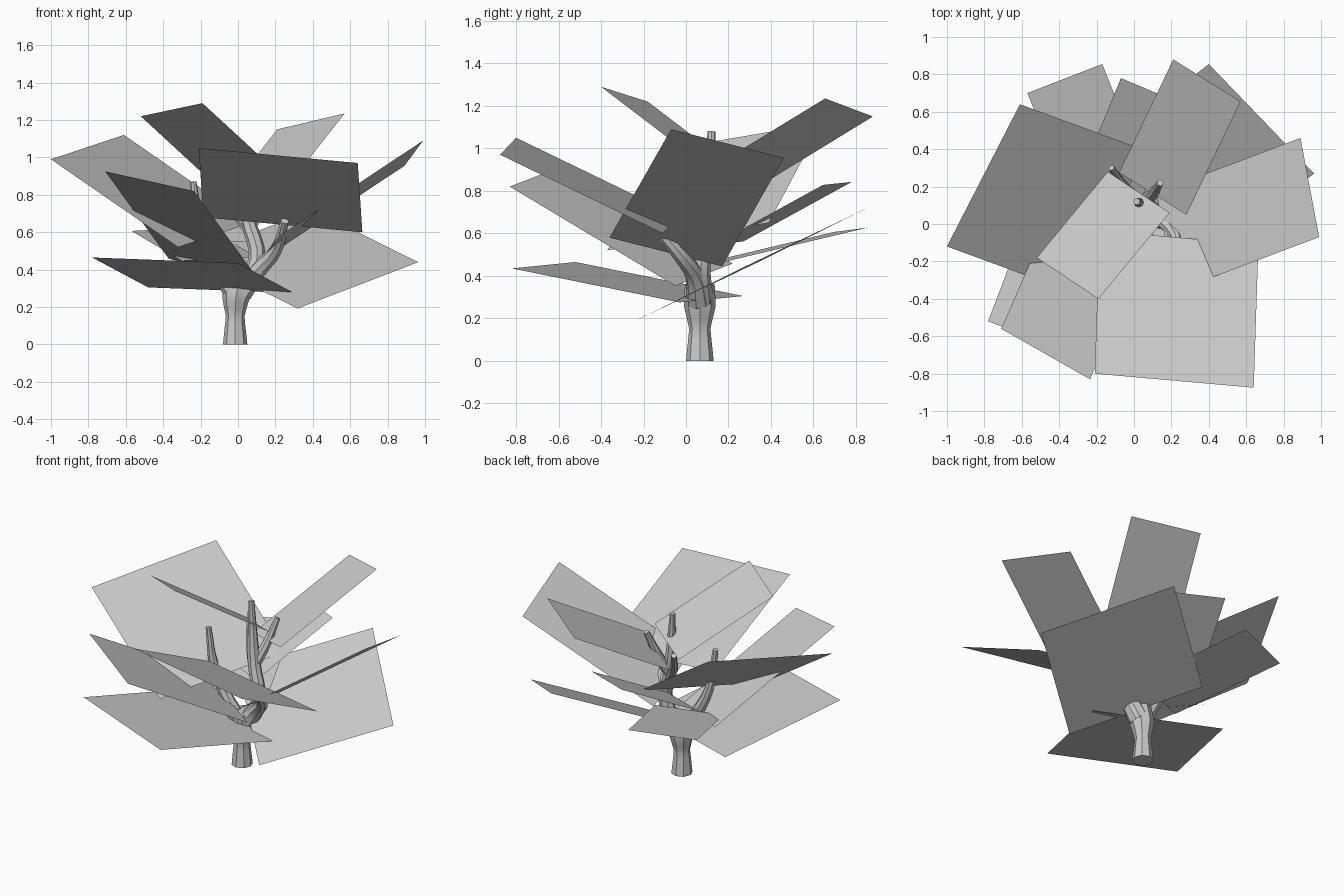
import bpy
from mathutils import Vector

default_cube = bpy.data.objects.get("Cube")
if default_cube:
    bpy.data.objects.remove(default_cube, do_unlink=True)

# One plain colour for the whole plant
plain_grey = bpy.data.materials.new("plain_grey")
plain_grey.use_nodes = True
plain_grey.diffuse_color = (0.6, 0.6, 0.6, 1)
shader = plain_grey.node_tree.nodes["Principled BSDF"]
shader.inputs["Base Color"].default_value = plain_grey.diffuse_color


def link(name, data):
    obj = bpy.data.objects.new(name, data)
    bpy.context.scene.collection.objects.link(obj)
    data.materials.append(plain_grey)
    return obj


def leaf_card(name, corner, along, across):
    """A flat rectangular leaf: one outer corner and the two edges leaving it."""
    corner, along, across = Vector(corner), Vector(along), Vector(across)
    if along.cross(across).z < 0:
        along, across = across, along
    points = [corner, corner + along, corner + along + across, corner + across]
    mesh = bpy.data.meshes.new(name)
    mesh.from_pydata(points, [], [(0, 1, 2, 3)])
    mesh.update()
    return link(name, mesh)


def limb(name, points, radii):
    """A round, tapering limb swept along a path, turned into a smooth mesh."""
    curve = bpy.data.curves.new(name + "_path", "CURVE")
    curve.dimensions = "3D"
    curve.bevel_depth = 1
    curve.bevel_resolution = 2
    curve.use_fill_caps = True
    curve.resolution_u = 4
    spline = curve.splines.new("BEZIER")
    spline.bezier_points.add(len(points) - 1)
    for knot, place, radius in zip(spline.bezier_points, points, radii):
        knot.co = place
        knot.radius = radius
        knot.handle_left_type = knot.handle_right_type = "AUTO"
    path = bpy.data.objects.new(name + "_path", curve)
    bpy.context.scene.collection.objects.link(path)
    depsgraph = bpy.context.evaluated_depsgraph_get()
    mesh = bpy.data.meshes.new_from_object(path.evaluated_get(depsgraph))
    bpy.data.objects.remove(path, do_unlink=True)
    mesh.materials.clear()
    obj = link(name, mesh)
    bpy.ops.object.select_all(action="DESELECT")
    obj.select_set(True)
    bpy.context.view_layer.objects.active = obj
    bpy.ops.object.shade_smooth_by_angle()
    return obj


# Trunk, flared at the foot and at the fork
limb("trunk",
     [(-.015, .065, 0), (-.015, .065, .15), (-.01, .065, .26), (.01, .065, .36)],
     [.065, .05, .075, .07])

# Limbs leaving the fork
limb("front_limb",
     [(.02, .06, .28), (.11, .04, .4), (.2, -.03, .5), (.25, -.17, .66)],
     [.06, .045, .035, .022])
limb("centre_limb",
     [(.01, .07, .28), (.1, .07, .45), (.05, .1, .68), (.015, .12, 1.08)],
     [.06, .045, .04, .018])
limb("right_limb",
     [(-.01, .06, .26), (-.1, .05, .4), (-.2, .04, .6), (-.24, .03, .87)],
     [.06, .04, .03, .018])

# Twigs growing from the centre limb
limb("left_twig",
     [(.05, .1, .66), (.1, .16, .8), (.14, .22, .96)], [.035, .03, .018])
limb("back_twig",
     [(.06, .09, .62), (-.05, .2, .76), (-.12, .3, .9)], [.035, .026, .016])

# Large square leaves
leaf_card("front_leaf", (-.21, -.80, 1.05), (.85, -.075, -.08), (.025, .765, -.37))
leaf_card("right_leaf", (-.61, .64, 1.12), (-.39, -.76, -.13), (.68, -.25, -.47))
leaf_card("low_front_leaf", (-.78, -.52, .465), (.78, -.3, -.03), (.3, .79, -.16))
leaf_card("low_back_leaf", (.4, .855, .72), (.563, -.585, -.28), (-.645, -.5, -.248))

# Long leaves
leaf_card("left_leaf", (.99, -.07, 1.09), (-.1, .53, -.135), (-.77, -.29, -.51))
leaf_card("front_right_leaf", (-.71, -.56, .925), (.475, -.27, -.105), (.34, .78, -.467))

# Small leaves
leaf_card("top_leaf", (-.52, -.18, 1.22), (.33, -.22, .07), (.38, .46, -.35))
leaf_card("top_back_leaf", (.21, .88, 1.15), (.36, -.225, .085), (-.29, -.605, -.37))
leaf_card("back_leaf", (-.07, .78, .842), (.32, -.135, -.014), (-.21, -.51, -.28))
leaf_card("back_right_leaf", (-.57, .7, .607), (.4, .155, .02), (.27, -.67, -.16))
